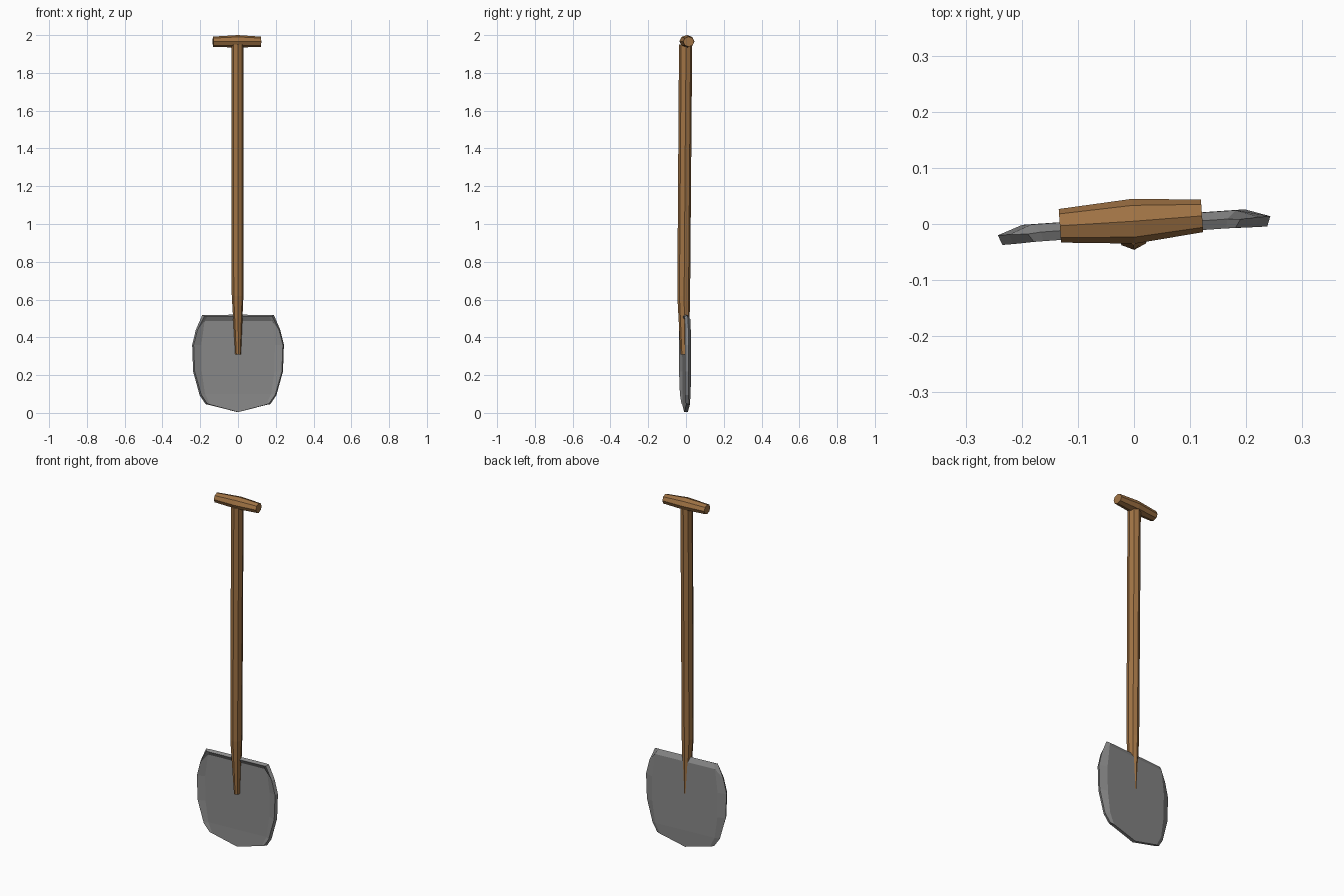
import bpy, math
from mathutils import Matrix

if "Cube" in bpy.data.objects:
    bpy.data.objects.remove(bpy.data.objects["Cube"])

TWIST = Matrix.Rotation(math.radians(4), 4, 'Z')


def material(name, rgb):
    m = bpy.data.materials.new(name)
    m.diffuse_color = (*rgb, 1)
    m.use_nodes = True
    m.node_tree.nodes["Principled BSDF"].inputs["Base Color"].default_value = m.diffuse_color
    return m


wood = material("wood", (0.35, 0.17, 0.058))
steel = material("grey_steel", (0.25, 0.25, 0.25))


def make(name, verts, faces, mat):
    me = bpy.data.meshes.new(name)
    me.from_pydata(verts, [], faces)
    me.transform(TWIST)
    me.materials.append(mat)
    ob = bpy.data.objects.new(name, me)
    bpy.context.collection.objects.link(ob)
    return ob


def loft(name, rings, mat):
    """Join equal-length rings of points into a capped tube."""
    n = len(rings[0])
    verts = [p for r in rings for p in r]
    faces = [(k * n + i, k * n + (i + 1) % n, (k + 1) * n + (i + 1) % n, (k + 1) * n + i)
             for k in range(len(rings) - 1) for i in range(n)]
    faces.append(tuple(reversed(range(n))))
    faces.append(tuple(range(len(verts) - n, len(verts))))
    return make(name, verts, faces, mat)


ANG = [math.tau * i / 8 for i in range(8)]

# Shaft: octagonal, tapering into the blade, leaning slightly back
shaft = [(0.31, 0.0, -0.007, 0.015, 0.022),   # z, x, y, radius x, radius y
         (0.62, -0.003, -0.012, 0.031, 0.034),
         (1.95, -0.003, -0.002, 0.033, 0.035)]
loft("shaft", [[(x + rx * math.cos(a), y + ry * math.sin(a), z) for a in ANG]
               for z, x, y, rx, ry in shaft], wood)

# Cross grip: octagonal bar, thicker in the middle
grip = [(-0.132, 0.006, 1.965, 0.030, 0.027),  # x, y, z, radius y, radius z
        (0.0, 0.005, 1.967, 0.040, 0.033),
        (0.122, 0.006, 1.965, 0.029, 0.027)]
loft("cross_grip", [[(x, y + ry * math.cos(a), z + rz * math.sin(a)) for a in ANG]
                    for x, y, z, ry, rz in grip], wood)

# Blade: flat panel with top and side edges curled forward
FLAT = 0.003
rows = [  # outer x, outer z, inner x, inner z, centre z, edge y, inner y
    (0.185, 0.515, 0.165, 0.515, 0.515, -0.012, -0.011),
    (0.220, 0.440, 0.180, 0.490, 0.490, -0.012, FLAT),
    (0.240, 0.360, 0.197, 0.360, 0.360, -0.012, FLAT),
    (0.235, 0.220, 0.195, 0.220, 0.220, -0.012, FLAT),
    (0.200, 0.095, 0.178, 0.100, 0.100, -0.010, FLAT),
    (0.168, 0.048, 0.150, 0.043, 0.004, -0.004, FLAT - 0.003)]
verts = []
for xo, zo, xi, zi, zc, ye, yi in rows:
    verts += [(-xo, ye, zo), (-xi, yi, zi), (0, yi, zc), (xi, yi, zi), (xo, ye, zo)]
faces = [(r * 5 + c, (r + 1) * 5 + c, (r + 1) * 5 + c + 1, r * 5 + c + 1)
         for r in range(len(rows) - 1) for c in range(4)]
blade = make("blade", verts, faces, steel)
solid = blade.modifiers.new("thickness", 'SOLIDIFY')
solid.thickness = 0.019
solid.offset = 0
